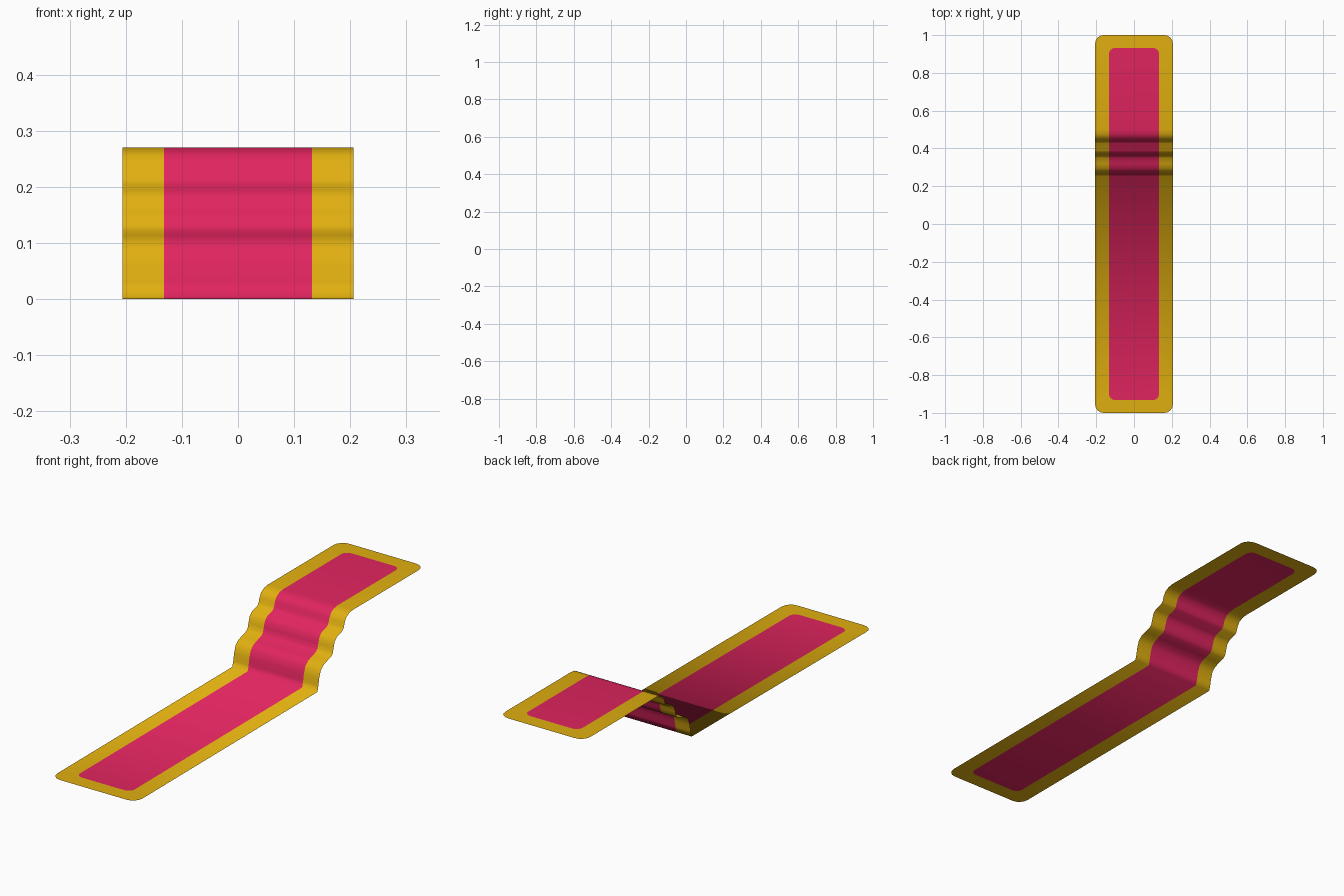
import bpy, bmesh, math
from mathutils import Vector

if "Cube" in bpy.data.objects:
    bpy.data.objects.remove(bpy.data.objects["Cube"])

# Side profile of the runner (y, z): floor, three soft steps, upper landing
PROFILE = [(-1.0, 0.0), (0.255, 0.004), (0.262, 0.03), (0.267, 0.058),
           (0.277, 0.088), (0.295, 0.105), (0.32, 0.114), (0.35, 0.123),
           (0.361, 0.133), (0.367, 0.155), (0.375, 0.18), (0.39, 0.194),
           (0.428, 0.205), (0.437, 0.216), (0.443, 0.235), (0.455, 0.255),
           (0.475, 0.266), (0.50, 0.27), (1.0, 0.27)]


def height(y):
    for (y0, z0), (y1, z1) in zip(PROFILE, PROFILE[1:]):
        if y <= y1:
            return z0 + (z1 - z0) * (y - y0) / (y1 - y0)
    return PROFILE[-1][1]


def rounded_rect(half_w, half_l, radius, steps=4):
    """Counter-clockwise outline with rounded corners."""
    pts = []
    for corner, (sx, sy) in enumerate([(1, 1), (-1, 1), (-1, -1), (1, -1)]):
        cx, cy = sx * (half_w - radius), sy * (half_l - radius)
        for i in range(steps + 1):
            a = math.pi / 2 * (corner + i / steps)
            pts.append((cx + radius * math.cos(a), cy + radius * math.sin(a), 0))
    return pts


def material(name, colour):
    mat = bpy.data.materials.new(name)
    mat.diffuse_color = (*colour, 1)
    mat.use_nodes = True
    mat.node_tree.nodes["Principled BSDF"].inputs["Base Color"].default_value = mat.diffuse_color
    return mat


# Flat pattern: border ring (slot 0) around the centre field (slot 1)
bm = bmesh.new()
outer = [bm.verts.new(p) for p in rounded_rect(0.206, 1.0, 0.045)]
inner = [bm.verts.new(p) for p in rounded_rect(0.132, 0.932, 0.03)]
n = len(outer)
for i in range(n):
    j = (i + 1) % n
    bm.faces.new((outer[i], outer[j], inner[j], inner[i]))
bm.faces.new(inner).material_index = 1

# Cut crosswise at every profile station, then drape over the steps
for y, _ in PROFILE[1:-1]:
    bmesh.ops.bisect_plane(bm, geom=bm.verts[:] + bm.edges[:] + bm.faces[:],
                           dist=1e-5, plane_co=Vector((0, y, 0)),
                           plane_no=Vector((0, 1, 0)))
for v in bm.verts:
    v.co.z = height(v.co.y)
for f in bm.faces:
    f.smooth = True

mesh = bpy.data.meshes.new("carpet_runner")
bm.to_mesh(mesh)
bm.free()
mesh.materials.append(material("gold_border", (0.75, 0.43, 0.005)))
mesh.materials.append(material("crimson_field", (0.75, 0.018, 0.115)))
runner = bpy.data.objects.new("carpet_runner", mesh)
bpy.context.collection.objects.link(runner)
